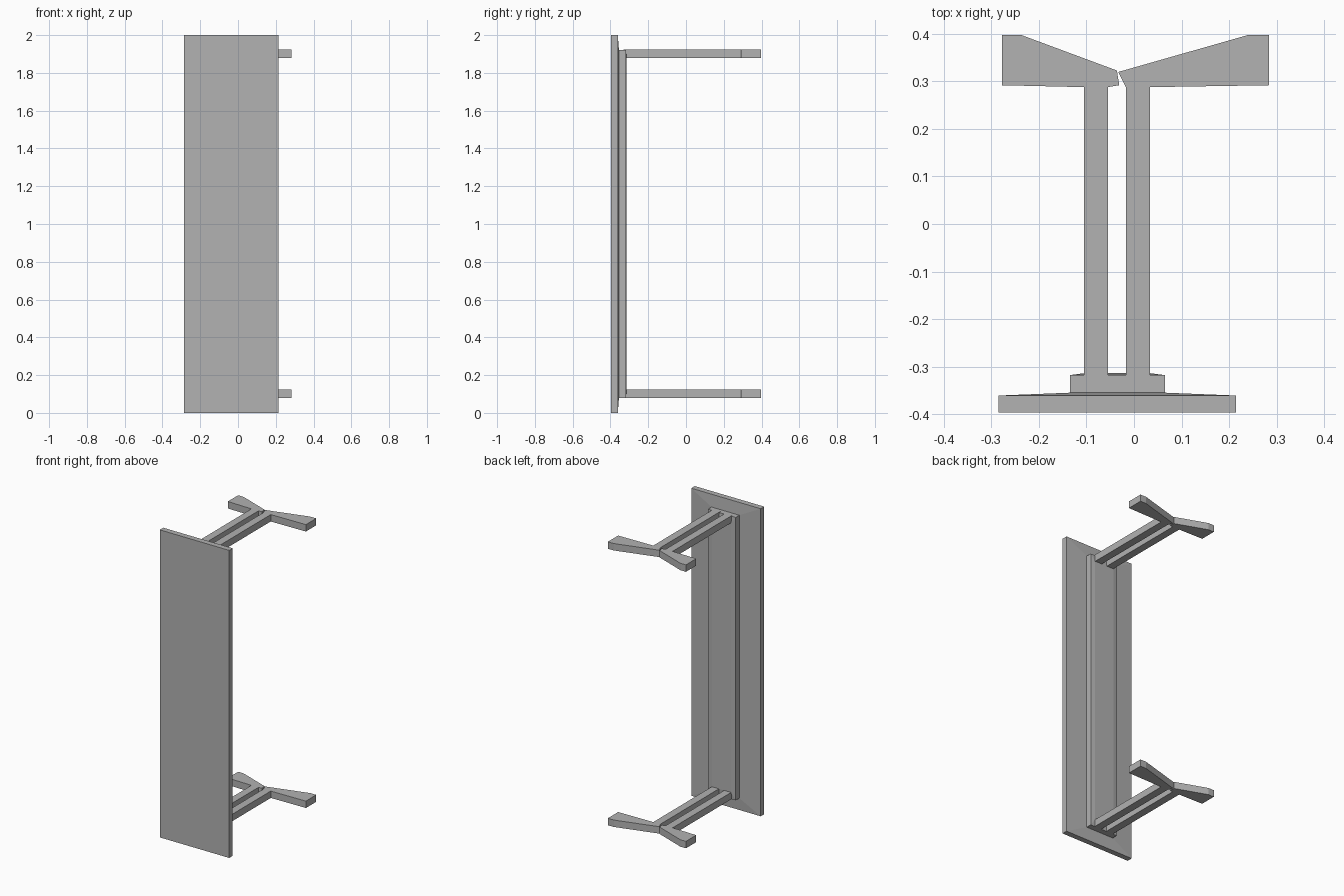
import bpy
import bmesh

cube = bpy.data.objects.get("Cube")
if cube:
    bpy.data.objects.remove(cube, do_unlink=True)

grey = bpy.data.materials.new("plain_grey")
grey.use_nodes = True
colour = (0.445, 0.445, 0.445, 1)
grey.diffuse_color = colour
grey.node_tree.nodes["Principled BSDF"].inputs["Base Color"].default_value = colour


def finish(name, bm):
    bmesh.ops.recalc_face_normals(bm, faces=bm.faces)
    mesh = bpy.data.meshes.new(name)
    bm.to_mesh(mesh)
    bm.free()
    mesh.materials.append(grey)
    obj = bpy.data.objects.new(name, mesh)
    bpy.context.collection.objects.link(obj)
    return obj


def loft(name, rings):
    """Bridge equal-sized rings of points and cap both ends."""
    bm = bmesh.new()
    loops = [[bm.verts.new(p) for p in ring] for ring in rings]
    for a, b in zip(loops, loops[1:]):
        for i in range(len(a)):
            j = (i + 1) % len(a)
            bm.faces.new((a[i], a[j], b[j], b[i]))
    bm.faces.new(loops[0])
    bm.faces.new(loops[-1])
    return finish(name, bm)


def rectangle(x0, x1, z0, z1, y):
    return [(x0, y, z0), (x1, y, z0), (x1, y, z1), (x0, y, z1)]


def extrude_outline(name, outline, z0, z1):
    return loft(name, [[(x, y, z) for x, y in outline] for z in (z0, z1)])


# Broad board with a shallow sloping back
loft("board", [
    rectangle(-0.285, 0.215, 0, 2, -0.397),
    rectangle(-0.285, 0.215, 0, 2, -0.361),
    rectangle(-0.135, 0.065, 0.08, 1.92, -0.355),
])

# Long rail with a slightly raised back
loft("rail", [
    rectangle(-0.135, 0.065, 0.08, 1.92, -0.358),
    rectangle(-0.135, 0.065, 0.08, 1.92, -0.318),
    rectangle(-0.105, 0.034, 0.125, 1.875, -0.314),
])

# Twin legs and splayed feet at each end
right_foot = [(-0.278, 0.292), (-0.278, 0.398), (-0.238, 0.398),
              (-0.036, 0.323), (-0.031, 0.292), (-0.055, 0.288), (-0.105, 0.288)]
left_foot = [(-0.033, 0.32), (0.241, 0.398), (0.284, 0.398),
             (0.284, 0.292), (0.034, 0.288), (-0.017, 0.288)]
for end, z0, z1 in (("lower", 0.08, 0.125), ("upper", 1.878, 1.923)):
    for side, x0, x1 in (("right", -0.105, -0.055), ("left", -0.017, 0.034)):
        loft(f"{end}_{side}_leg", [rectangle(x0, x1, z0, z1, y) for y in (-0.33, 0.288)])
    extrude_outline(f"{end}_right_foot", right_foot, z0, z1)
    extrude_outline(f"{end}_left_foot", left_foot, z0, z1)
